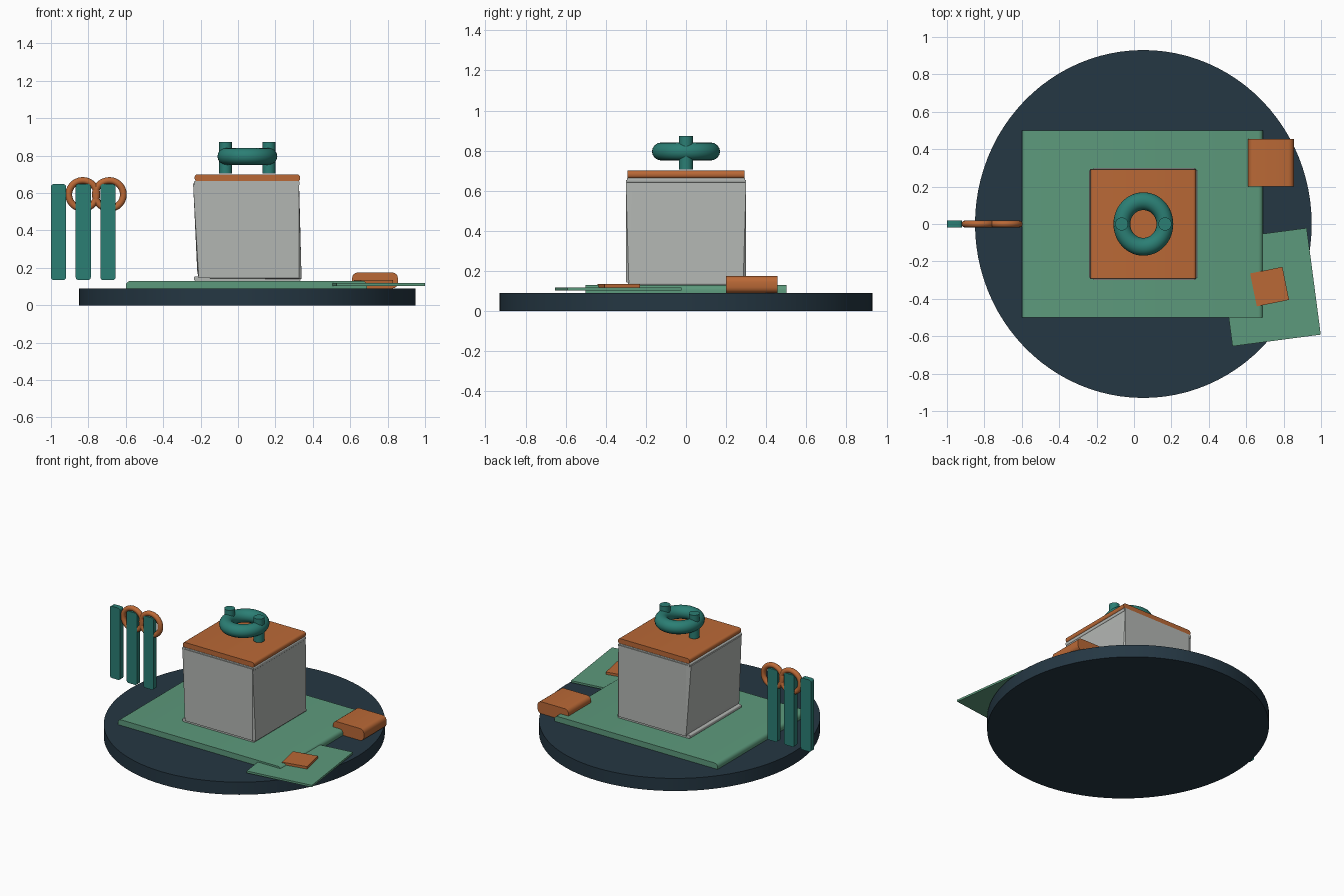
import bpy, bmesh, math
from mathutils import Matrix, Vector

cube = bpy.data.objects.get("Cube")
if cube:
    bpy.data.objects.remove(cube, do_unlink=True)


def material(name, rgb):
    m = bpy.data.materials.new(name)
    m.use_nodes = True
    m.diffuse_color = (*rgb, 1)
    m.node_tree.nodes["Principled BSDF"].inputs["Base Color"].default_value = (*rgb, 1)
    return m


navy = material("dark navy", (0.018, 0.038, 0.056))
green = material("sage green", (0.108, 0.32, 0.2))
teal = material("teal", (0.024, 0.21, 0.175))
orange = material("burnt orange", (0.49, 0.14, 0.037))
grey = material("light grey", (0.45, 0.47, 0.45))


def finish(name, bm, mat, smooth=False):
    bmesh.ops.recalc_face_normals(bm, faces=bm.faces)
    me = bpy.data.meshes.new(name)
    bm.to_mesh(me)
    bm.free()
    me.materials.append(mat)
    ob = bpy.data.objects.new(name, me)
    bpy.context.collection.objects.link(ob)
    if smooth:
        bpy.ops.object.select_all(action="DESELECT")
        ob.select_set(True)
        bpy.context.view_layer.objects.active = ob
        bpy.ops.object.shade_smooth_by_angle(angle=math.radians(35))
    return ob


def slab(name, mat, x, y, z, radius=0, top_only=False, turn=0):
    """Box between bounds, rounded along its front-to-back edges."""
    lo, hi = Vector((x[0], y[0], z[0])), Vector((x[1], y[1], z[1]))
    bm = bmesh.new()
    bmesh.ops.create_cube(bm, size=1)
    bmesh.ops.scale(bm, vec=hi - lo, verts=bm.verts)
    if radius:
        edges = [e for e in bm.edges
                 if abs(e.verts[0].co.y - e.verts[1].co.y) > 1e-4
                 and (e.verts[0].co.z > 0 or not top_only)]
        bmesh.ops.bevel(bm, geom=edges, offset=radius, segments=4,
                        profile=0.5, affect="EDGES")
    bmesh.ops.rotate(bm, matrix=Matrix.Rotation(math.radians(turn), 3, "Z"), verts=bm.verts)
    bmesh.ops.translate(bm, vec=(lo + hi) / 2, verts=bm.verts)
    return finish(name, bm, mat, radius > 0)


def cylinder(name, mat, centre, rx, ry, height, sides):
    bm = bmesh.new()
    bmesh.ops.create_cone(bm, cap_ends=True, segments=sides, radius1=1, radius2=1, depth=height)
    bmesh.ops.scale(bm, vec=(rx, ry, 1), verts=bm.verts)
    bmesh.ops.translate(bm, vec=centre, verts=bm.verts)
    return finish(name, bm, mat, True)


def ring(name, mat, centre, major, minor, upright=False, stretch=1):
    bpy.ops.mesh.primitive_torus_add(
        major_radius=major, minor_radius=minor, major_segments=48, minor_segments=16,
        location=centre, rotation=(math.pi / 2 if upright else 0, 0, 0))
    ob = bpy.context.object
    ob.name = name
    ob.scale.y = stretch
    ob.data.materials.append(mat)
    bpy.ops.object.shade_smooth_by_angle(angle=math.radians(60))


# Round base and the mats lying on it
cylinder("round_base", navy, (0.05, 0, 0.045), 0.9, 0.93, 0.09, 96)
slab("main_mat", green, (-0.6, 0.69), (-0.5, 0.5), (0.09, 0.13), 0.025, top_only=True)
slab("loose_sheet", green, (0.487, 0.963), (-0.625, -0.05), (0.104, 0.118), turn=7.5)
slab("small_tag", orange, (0.637, 0.813), (-0.425, -0.245), (0.116, 0.135), turn=11.5)
slab("side_block", orange, (0.61, 0.855), (0.2, 0.455), (0.09, 0.175), 0.03)

# Box body: flat front and back with slightly skewed sides
bm = bmesh.new()
for s in (-1, 1):
    for x in (-0.21, 0.325):
        for z in (0.145, 0.655):
            bm.verts.new((x, s * 0.3, z))
    for x, y, z in ((0.34, 0.285, 0.14), (0.328, 0.268, 0.6),
                    (-0.24, 0.285, 0.65), (-0.218, 0.268, 0.18)):
        bm.verts.new((x, s * y, z))
bmesh.ops.convex_hull(bm, input=bm.verts)
finish("box_body", bm, grey)
slab("box_bottom", grey, (-0.235, 0.335), (-0.29, 0.29), (0.13, 0.155), 0.008)
slab("box_rim", grey, (-0.235, 0.33), (-0.295, 0.295), (0.64, 0.665), 0.008)

# Lid with its ring handle and two pegs
slab("box_lid", orange, (-0.232, 0.332), (-0.292, 0.292), (0.662, 0.7), 0.016)
ring("lid_handle", teal, (0.05, 0, 0.796), 0.115, 0.045, stretch=1.06)
for side, x in (("right", -0.066), ("left", 0.166)):
    cylinder(side + "_peg", teal, (x, 0, 0.789), 0.035, 0.035, 0.168, 24)

# Hanging bars joined by two rings
for i in range(3):
    x = -1 + i * 0.132
    slab(f"hanging_bar_{i + 1}", teal, (x, x + 0.081), (-0.018, 0.018), (0.135, 0.648), 0.015)
for i, x in enumerate((-0.83, -0.688)):
    ring(f"hanging_ring_{i + 1}", orange, (x, 0, 0.592), 0.075, 0.018, upright=True)
